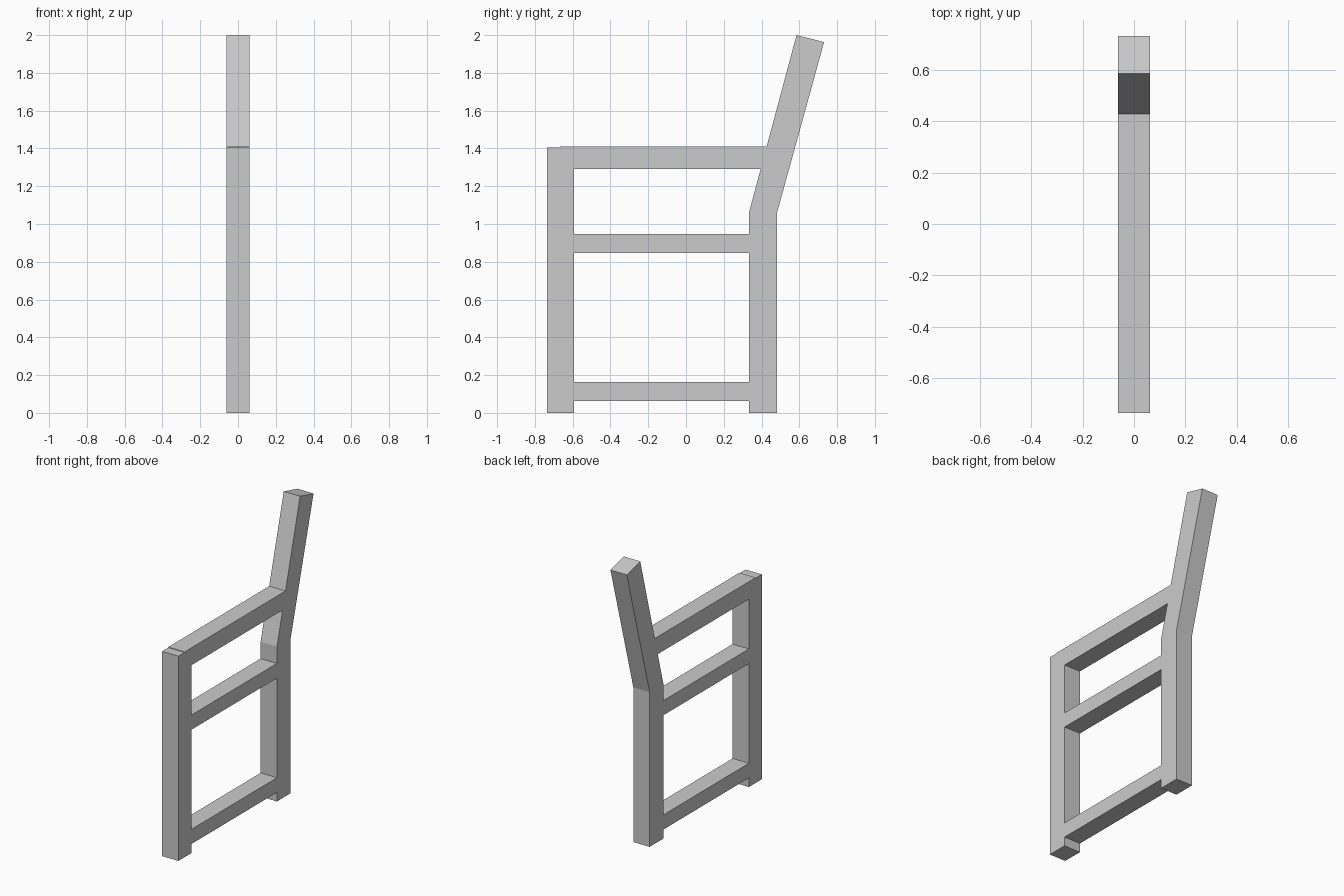
import bpy
import bmesh

if "Cube" in bpy.data.objects:
    bpy.data.objects.remove(bpy.data.objects["Cube"], do_unlink=True)

HALF_WIDTH = 0.062

grey = bpy.data.materials.new("plain grey")
grey.use_nodes = True
colour = (0.6, 0.6, 0.6, 1)
grey.diffuse_color = colour
grey.node_tree.nodes["Principled BSDF"].inputs["Base Color"].default_value = colour


def extruded_part(name, outline):
    """Extrude a (y, z) side outline across the frame's width."""
    bm = bmesh.new()
    face = bm.faces.new([bm.verts.new((-HALF_WIDTH, y, z)) for y, z in outline])
    result = bmesh.ops.extrude_face_region(bm, geom=[face])
    moved = [v for v in result["geom"] if isinstance(v, bmesh.types.BMVert)]
    bmesh.ops.translate(bm, verts=moved, vec=(2 * HALF_WIDTH, 0, 0))
    bmesh.ops.recalc_face_normals(bm, faces=bm.faces)
    mesh = bpy.data.meshes.new(name)
    bm.to_mesh(mesh)
    bm.free()
    mesh.materials.append(grey)
    obj = bpy.data.objects.new(name, mesh)
    bpy.context.collection.objects.link(obj)
    return obj


def bar(name, y0, y1, z0, z1):
    return extruded_part(name, [(y0, z0), (y1, z0), (y1, z1), (y0, z1)])


# Upright front leg
bar("front_leg", -0.735, -0.594, 0, 1.406)

# Back leg that bends into the leaning backrest post
extruded_part("back_leg", [(0.334, 0), (0.483, 0), (0.483, 1.063),
                           (0.731, 1.963), (0.585, 2), (0.334, 1.063)])

# Rails between the legs, ends buried in the posts
bar("bottom_rail", -0.62, 0.36, 0.062, 0.163)
bar("seat_rail", -0.62, 0.36, 0.847, 0.948)

# Armrest, its back end cut to the slope of the post
extruded_part("armrest", [(-0.668, 1.29), (0.42, 1.29), (0.45, 1.41), (-0.668, 1.41)])
